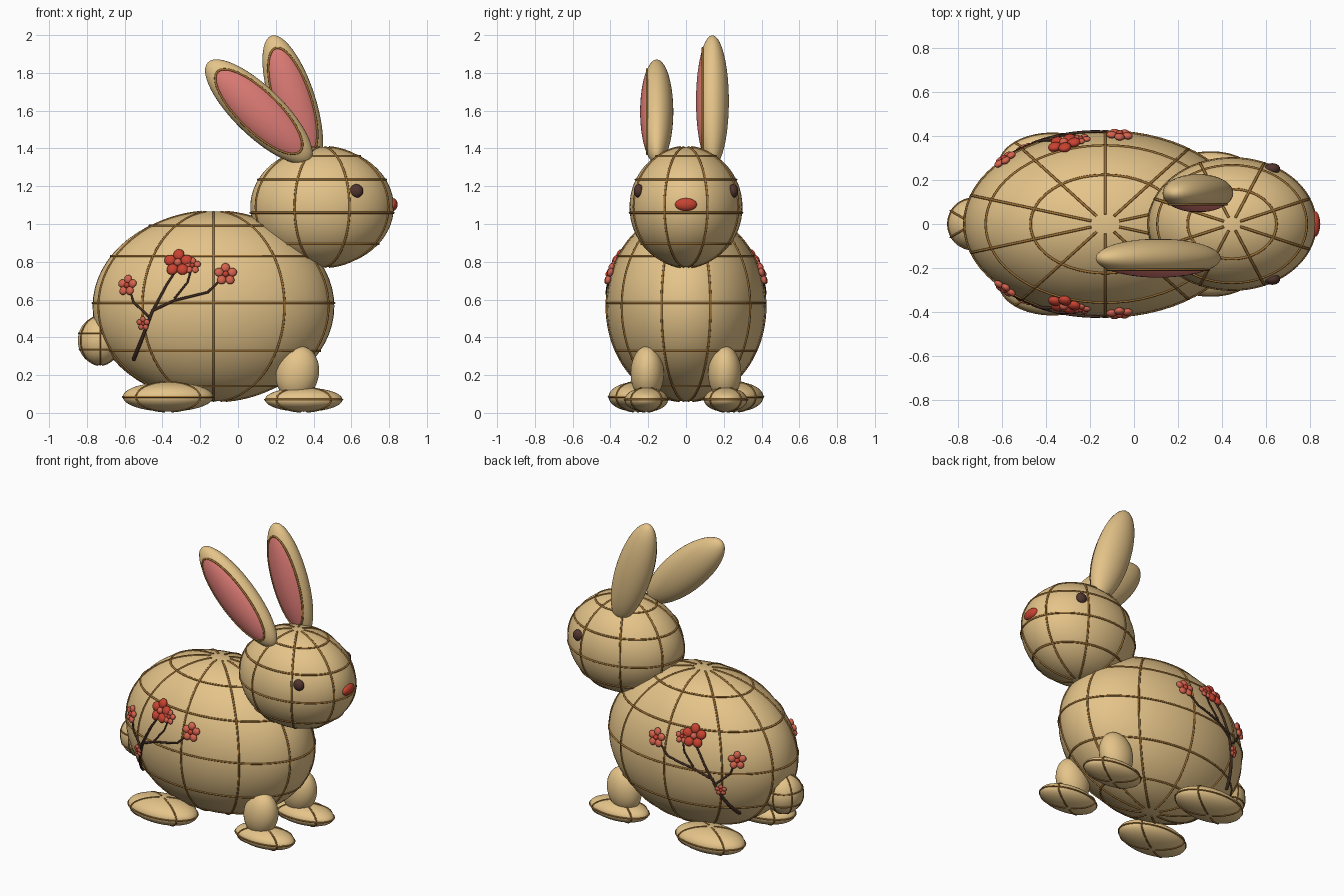
import bpy, bmesh
from math import sin, cos, pi, radians, sqrt
from mathutils import Matrix, Vector, Euler

cube = bpy.data.objects.get("Cube")
if cube:
    bpy.data.objects.remove(cube, do_unlink=True)


def material(name, rgb):
    m = bpy.data.materials.new(name)
    m.use_nodes = True
    m.diffuse_color = (*rgb, 1)
    m.node_tree.nodes["Principled BSDF"].inputs["Base Color"].default_value = (*rgb, 1)
    return m


TAN = material("warm tan", (0.78, 0.55, 0.25))
BRONZE = material("bronze wire", (0.36, 0.17, 0.035))
PINK = material("ear pink", (0.73, 0.20, 0.18))
RED = material("deep red", (0.58, 0.055, 0.03))
CORAL = material("coral petal", (0.67, 0.125, 0.075))
BARK = material("dark bark", (0.055, 0.025, 0.016))
EYE = material("eye brown", (0.085, 0.036, 0.028))


def frame(center, radii, tilt=0):
    return Matrix.LocRotScale(Vector(center), Euler((0, radians(tilt), 0)), Vector(radii))


def link(name, data, *mats):
    ob = bpy.data.objects.new(name, data)
    bpy.context.collection.objects.link(ob)
    for m in mats:
        data.materials.append(m)
    return ob


def ellipsoid(name, mtx, *mats, segs=48, rings=24, cap=None):
    """Smooth ellipsoid; faces above local height cap take the second material."""
    bm = bmesh.new()
    bmesh.ops.create_uvsphere(bm, u_segments=segs, v_segments=rings, radius=1)
    for f in bm.faces:
        f.smooth = True
        if cap is not None and f.calc_center_median().z > cap:
            f.material_index = 1
    bm.transform(mtx)
    me = bpy.data.meshes.new(name)
    bm.to_mesh(me)
    bm.free()
    return link(name, me, *mats)


def wire(name, lines, mat, depth):
    """Round wire along (points, cyclic, radii) lines."""
    cu = bpy.data.curves.new(name, "CURVE")
    cu.dimensions = "3D"
    cu.bevel_depth = depth
    cu.bevel_resolution = 2
    cu.use_fill_caps = True
    for pts, cyclic, radii in lines:
        sp = cu.splines.new("POLY")
        sp.points.add(len(pts) - 1)
        for i, p in enumerate(pts):
            sp.points[i].co = (*p, 1)
            sp.points[i].radius = radii[i] if radii else 1
        sp.use_cyclic_u = cyclic
        sp.use_smooth = True
    return link(name, cu, mat)


def on_sphere(mtx, lat, lon):
    return mtx @ Vector((cos(lat) * cos(lon), cos(lat) * sin(lon), sin(lat)))


def cage(name, mtx, lats, meridians, depth=0.006, n=64):
    """Latitude rings plus evenly spaced meridians that stop short of the poles."""
    lines = [([on_sphere(mtx, radians(a), 2 * pi * i / n) for i in range(n)], True, None)
             for a in lats]
    stop = radians(84)
    for k in range(meridians):
        lon = (k + 0.5) * 2 * pi / meridians
        lines.append(([on_sphere(mtx, -stop + 2 * stop * i / 40, lon) for i in range(41)],
                      False, None))
    wire(name, lines, BRONZE, depth)


# Body, head and tail with wire cages
BODY_C, BODY_R = Vector((-0.13, 0, 0.564)), Vector((0.64, 0.42, 0.503))
body = frame(BODY_C, BODY_R)
head = frame((0.445, 0, 1.09), (0.38, 0.299, 0.318))
tail = frame((-0.73, 0, 0.383), (0.118, 0.12, 0.13))
ellipsoid("body", body, TAN, segs=64, rings=32)
ellipsoid("head", head, TAN, segs=64, rings=32)
ellipsoid("tail", tail, TAN)
cage("body_wires", body, (-57, -28, 2, 32, 58), 10)
cage("head_wires", head, (-38, -5.5, 27, 58), 8)
cage("tail_wires", tail, (-22, 17), 6, 0.0045)

# Nose
ellipsoid("nose", frame((0.82, 0, 1.103), (0.025, 0.058, 0.034)), RED, segs=24, rings=12)

# Paired feet, legs and eyes
for side, s in (("left", 1), ("right", -1)):
    hind = frame((-0.37, s * 0.268, 0.085), (0.24, 0.142, 0.078))
    fore = frame((0.348, s * 0.21, 0.07), (0.205, 0.115, 0.064))
    for part, m in (("hind_foot", hind), ("front_foot", fore)):
        ellipsoid(f"{part}_{side}", m, TAN)
        cage(f"{part}_wires_{side}", m, (0,), 4, 0.005)
    ellipsoid(f"front_leg_{side}", frame((0.315, s * 0.205, 0.21), (0.113, 0.088, 0.145), 12), TAN)
    ellipsoid(f"eye_{side}", frame((0.627, s * 0.25, 1.175), (0.036, 0.026, 0.036)),
              EYE, segs=24, rings=12)

# Ears, with the pole turned to the front so the pink lining is a clean cap
for side, c, r, tilt in (("right", (0.11, -0.155, 1.595), (0.13, 0.088, 0.375), -46),
                         ("left", (0.29, 0.14, 1.65), (0.12, 0.087, 0.365), -18)):
    m = frame(c, r, tilt) @ Matrix.Rotation(pi / 2, 4, "X")
    ellipsoid(f"ear_{side}", m, TAN, PINK, rings=20, cap=sin(radians(36)))
    cage(f"ear_rim_{side}", m, (36,), 0)


# Blossom branches lying on both flanks
def flank(x, z, s, lift=0.0):
    """Point on the body side at x, z, pushed out by lift, and its outward normal."""
    u, w = (x - BODY_C.x) / BODY_R.x, (z - BODY_C.z) / BODY_R.z
    y = s * BODY_R.y * sqrt(max(0, 1 - u * u - w * w))
    n = Vector((u / BODY_R.x, y / BODY_R.y ** 2, w / BODY_R.z)).normalized()
    return Vector((x, y, z)) + n * lift, n


def twig(path, s, thick, thin, steps=6):
    pts, radii = [], []
    total = (len(path) - 1) * steps
    for i in range(total + 1):
        k = min(i // steps, len(path) - 2)
        t = i / steps - k
        (x0, z0), (x1, z1) = path[k], path[k + 1]
        pts.append(flank(x0 + (x1 - x0) * t, z0 + (z1 - z0) * t, s, 0.005)[0])
        radii.append(thick + (thin - thick) * i / total)
    return pts, False, radii


TWIGS = (
    (((-0.55, 0.285), (-0.50, 0.41), (-0.455, 0.53)), 1.2, 0.9),
    (((-0.47, 0.51), (-0.55, 0.585), (-0.575, 0.66)), 0.75, 0.55),
    (((-0.455, 0.53), (-0.375, 0.68), (-0.31, 0.78)), 0.9, 0.6),
    (((-0.455, 0.54), (-0.336, 0.595), (-0.16, 0.638), (-0.075, 0.72)), 0.85, 0.6),
    (((-0.335, 0.605), (-0.267, 0.69), (-0.243, 0.77)), 0.65, 0.5),
)
# x, z, overall radius, petal colour, centre colour
BLOSSOMS = (
    (-0.315, 0.79, 0.078, RED, CORAL),
    (-0.24, 0.775, 0.046, CORAL, RED),
    (-0.58, 0.672, 0.058, CORAL, RED),
    (-0.066, 0.73, 0.062, CORAL, RED),
    (-0.497, 0.475, 0.038, CORAL, RED),
)
for side, s in (("left", 1), ("right", -1)):
    wire(f"branch_{side}", [twig(p, s, a, b) for p, a, b in TWIGS], BARK, 0.009)
    for b, (x, z, r, petal, heart) in enumerate(BLOSSOMS, 1):
        p, n = flank(x, z, s, 0.012)
        base = Matrix.Translation(p) @ n.to_track_quat("Z", "Y").to_matrix().to_4x4()
        for k in range(5):
            m = (base @ Matrix.Rotation(k * 2 * pi / 5 + pi / 2, 4, "Z")
                 @ frame((r * 0.60, 0, 0), (r * 0.40, r * 0.38, r * 0.25)))
            ellipsoid(f"blossom_{b}_petal_{k + 1}_{side}", m, petal, segs=16, rings=10)
        ellipsoid(f"blossom_{b}_centre_{side}", base @ frame((0, 0, r * 0.06), (r * 0.27,) * 3),
                  heart, segs=16, rings=10)
